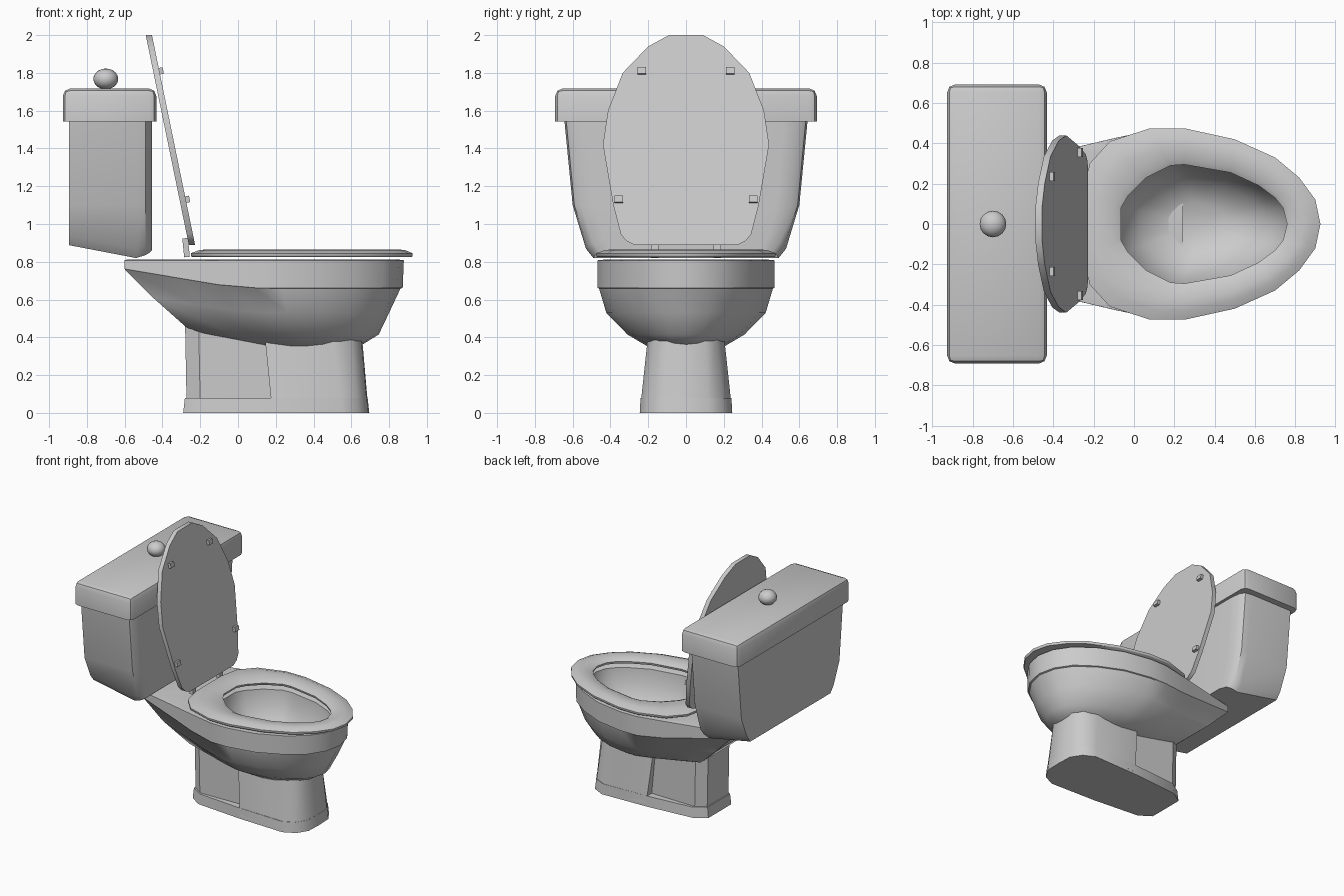
import bpy, bmesh, math
from mathutils import Matrix

if "Cube" in bpy.data.objects:
    bpy.data.objects.remove(bpy.data.objects["Cube"])


def finish(bm, name, angle):
    bmesh.ops.recalc_face_normals(bm, faces=bm.faces)
    me = bpy.data.meshes.new(name)
    bm.to_mesh(me)
    bm.free()
    ob = bpy.data.objects.new(name, me)
    bpy.context.collection.objects.link(ob)
    bpy.ops.object.select_all(action='DESELECT')
    ob.select_set(True)
    bpy.context.view_layer.objects.active = ob
    bpy.ops.object.shade_smooth_by_angle(angle=math.radians(angle))
    return ob


def mirror(half):
    """Half ring of (x, y, z) with y >= 0 to a full ring."""
    return half + [(x, -y, z) for x, y, z in reversed(half) if y > 1e-6]


def loft(name, halves, closed=False, angle=35):
    bm = bmesh.new()
    rings = [[bm.verts.new(p) for p in mirror(h)] for h in halves]
    pairs = list(zip(rings, rings[1:]))
    if closed:
        pairs.append((rings[-1], rings[0]))
    else:
        bm.faces.new(rings[0])
        bm.faces.new(rings[-1])
    for a, b in pairs:
        n = len(a)
        for i in range(n):
            j = (i + 1) % n
            bm.faces.new((a[i], a[j], b[j], b[i]))
    return finish(bm, name, angle)


def box(name, center, size, tilt=0, bevel=0):
    bm = bmesh.new()
    m = Matrix.Translation(center) @ Matrix.Rotation(tilt, 4, 'Y') @ Matrix.Diagonal((*size, 1))
    bmesh.ops.create_cube(bm, size=1, matrix=m)
    if bevel:
        edges = [e for e in bm.edges if max(v.co.z for v in e.verts) > center[2]]
        bmesh.ops.bevel(bm, geom=edges, offset=bevel, segments=2, profile=0.5, affect='EDGES')
    return finish(bm, name, 40)


def flat(pts, z):
    return [(x, y, z) for x, y in pts]


# Shared outlines (front tip to back)
rim = [(.878, 0), (.85, .13), (.77, .25), (.63, .35), (.45, .43), (.24, .468),
       (.1, .468), (-.1, .425), (-.3, .378), (-.6, .31), (-.6, 0)]
hole = [(.76, 0), (.74, .08), (.7, .13), (.62, .19), (.48, .255), (.25, .295),
        (.18, .29), (.06, .23), (-.03, .14), (-.065, .08), (-.065, 0)]
seat_out = [(.925, 0), (.9, .12), (.82, .23), (.7, .33), (.5, .42), (.25, .475),
            (.08, .475), (-.12, .41), (-.22, .3), (-.25, .15), (-.25, 0)]


def mix(a, b, t):
    return [(p[0] + (q[0] - p[0]) * t, p[1] + (q[1] - p[1]) * t) for p, q in zip(a, b)]


def shrink(pts, s, cx=.33):
    return [(cx + (x - cx) * s, y * s) for x, y in pts]


def bowl_ring(xf, xb, w, zf, zb):
    """Rim outline refitted between xb and xf; the height rises to zb at the back."""
    out = []
    for x, y in rim:
        z = zf + (zb - zf) * max(0, -x) / .6
        out.append((xb + (xf - xb) * (x + .6) / 1.478, y * w / .468, z))
    return out


# Bowl: hollow inside, rim band, tapering underside
loft("bowl", [
    flat(shrink(hole, .35), .45),
    flat(shrink(hole, .75), .53),
    flat(shrink(hole, 1.0), .68),
    flat(shrink(hole, 1.04), .79),
    flat(mix(rim, hole, .3)[:8] + [(-.3, .36), (-.58, .30), (-.58, 0)], .813),
    flat(rim, .808),
    bowl_ring(.872, -.6, .468, .662, .762),
    bowl_ring(.86, -.595, .46, .658, .755),
    bowl_ring(.80, -.45, .422, .53, .61),
    bowl_ring(.745, -.27, .31, .415, .45),
    bowl_ring(.64, -.02, .2, .35, .37),
], angle=45)

# Pedestal: plinth, front column and recessed rear column
foot = [(.695, 0), (.69, .12), (.64, .2), (.55, .245), (.17, .232), (-.2, .2), (-.29, .14), (-.29, 0)]
loft("pedestal_plinth", [flat(foot, 0), flat(shrink(foot, .982, .2), .08)])
front = [(.69, 0), (.685, .12), (.635, .2), (.55, .243), (.18, .232), (.18, 0)]
front_top = [(.655, 0), (.65, .1), (.6, .16), (.5, .2), (.14, .2), (.14, 0)]
loft("pedestal_front", [flat(front, .02), flat(front_top, .42)])
rear = [(.25, 0), (.25, .17), (-.2, .18), (-.272, .13), (-.272, 0)]
loft("pedestal_rear", [flat(rear, .04), flat([(x - .008, y) for x, y in rear], .46)])

# Seat ring with a softly humped section
loft("seat", [
    flat(mix(seat_out, hole, .03), .826),
    flat(seat_out, .832),
    flat(seat_out, .845),
    flat(mix(seat_out, hole, .25), .862),
    flat(mix(seat_out, hole, .5), .866),
    flat(mix(seat_out, hole, .85), .857),
    flat(hole, .843),
    flat(mix(seat_out, hole, .97), .826),
], closed=True, angle=50)

# Raised lid, leaning back
lid = [(.888, 0), (.888, .27), (.91, .315), (.945, .345), (1.1, .385), (1.42, .44),
       (1.6, .413), (1.8, .335), (1.94, .2), (2.0, .09), (2.0, 0)]
SLOPE = -.228 / 1.11


def lid_x(z):
    return -.227 + (z - .888) * SLOPE


loft("lid", [[(lid_x(z) - d, y, z) for z, y in lid] for d in (0, .033)])

# Lid bumpers and hinges, mirrored left and right
tilt = math.atan(SLOPE)
for side, s in (("left", -1), ("right", 1)):
    for level, y, z in (("upper", .235, 1.81), ("lower", .355, 1.13)):
        box(f"bumper_{level}_{side}", (lid_x(z) + .006, s * y, z), (.03, .045, .035), tilt)
    box(f"hinge_{side}", (-.275, s * .165, .875), (.03, .04, .1), tilt / 2)

# Tank: tapered sides, sloped underside
section = [(-.455, 0), (-.455, .8), (-.465, .93), (-.49, .985), (-.54, 1), (-.895, 1), (-.895, 0)]
under = [.86, .86, .85, .835, .82, .888, .888]


def tank_ring(w, lift):
    return [(x, y * w, u + lift) for (x, y), u in zip(section, under)]


loft("tank", [
    tank_ring(.49, 0),
    tank_ring(.53, .05),
    [(x, y * .6, 1.1) for x, y in section],
    [(x, y * .645, 1.56) for x, y in section],
], angle=40)

# Tank cover and flush knob
box("tank_cover", (-.68, 0, 1.63), (.495, 1.385, .175), bevel=.04)
bm = bmesh.new()
bmesh.ops.create_uvsphere(bm, u_segments=16, v_segments=10, radius=1,
                          matrix=Matrix.Translation((-.7, 0, 1.768)) @ Matrix.Diagonal((.066, .066, .055, 1)))
finish(bm, "flush_knob", 60)
